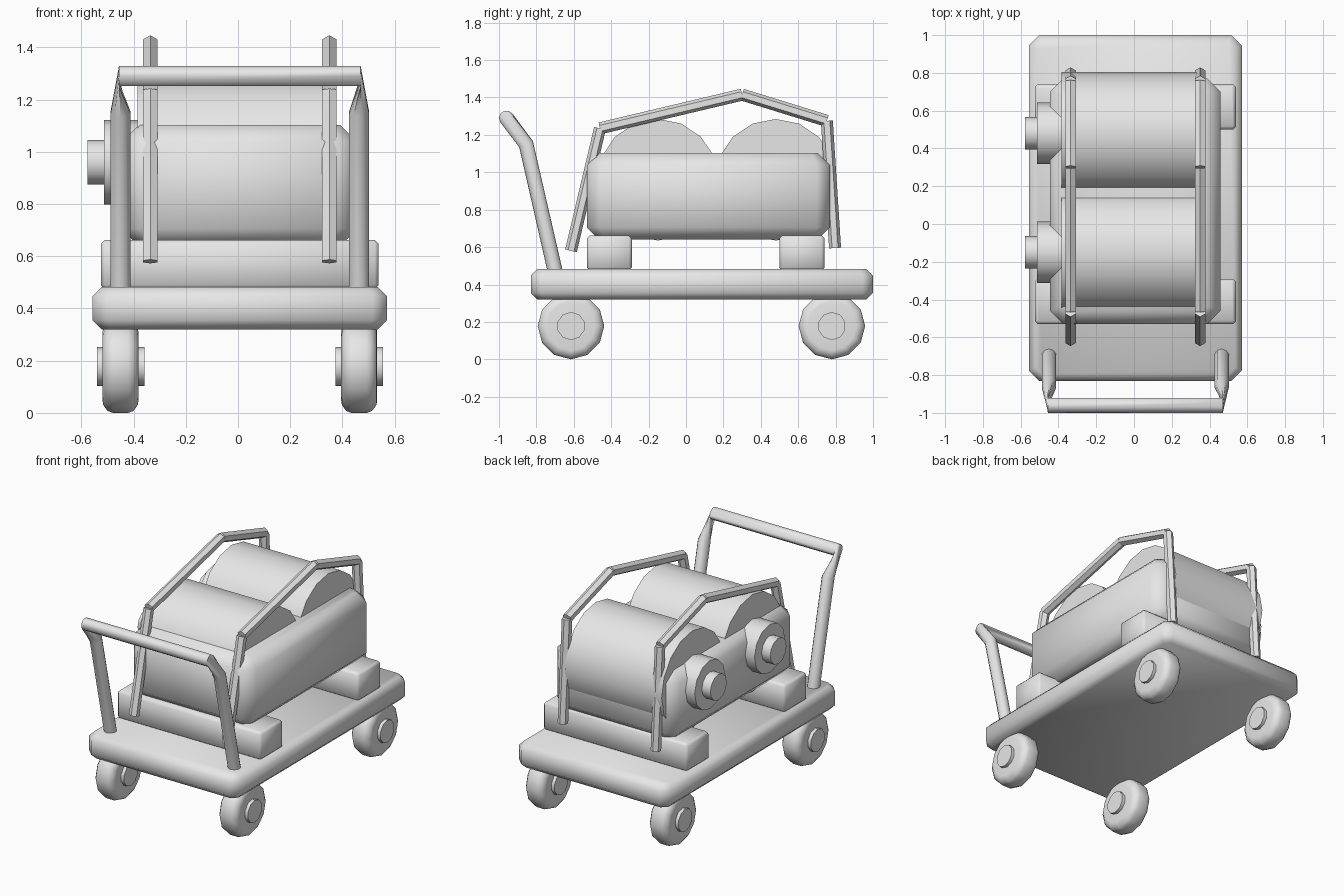
import bpy, bmesh, math
from mathutils import Vector

cube = bpy.data.objects.get("Cube")
if cube:
    bpy.data.objects.remove(cube, do_unlink=True)

grey = bpy.data.materials.new("plain_grey")
grey.use_nodes = True
grey.diffuse_color = (0.8, 0.8, 0.8, 1)
grey.node_tree.nodes["Principled BSDF"].inputs["Base Color"].default_value = (0.8, 0.8, 0.8, 1)

X, Y, Z = Vector((1, 0, 0)), Vector((0, 1, 0)), Vector((0, 0, 1))
MID = 0.007  # the cart's own centre line
SIDES = (("right", -1), ("left", 1))


def finish(name, bm, angle=50):
    bmesh.ops.recalc_face_normals(bm, faces=bm.faces)
    mesh = bpy.data.meshes.new(name)
    bm.to_mesh(mesh)
    bm.free()
    mesh.materials.append(grey)
    obj = bpy.data.objects.new(name, mesh)
    bpy.context.collection.objects.link(obj)
    bpy.ops.object.select_all(action='DESELECT')
    obj.select_set(True)
    bpy.context.view_layer.objects.active = obj
    bpy.ops.object.shade_smooth_by_angle(angle=math.radians(angle))
    return obj


def box(name, lo, hi, corner, rim):
    """Chamfered box: corner cuts the upright edges, rim the top and bottom."""
    bm = bmesh.new()
    bmesh.ops.create_cube(bm, size=1)
    lo, hi = Vector(lo), Vector(hi)
    for v in bm.verts:
        v.co = Vector([(lo[i] + hi[i]) / 2 + v.co[i] * (hi[i] - lo[i]) for i in range(3)])
    upright = [e for e in bm.edges if abs(e.verts[0].co.z - e.verts[1].co.z) > 0.01]
    bmesh.ops.bevel(bm, geom=upright, offset=corner, segments=1, affect='EDGES')
    flat = [e for e in bm.edges if abs(e.verts[0].co.z - e.verts[1].co.z) < 0.001]
    bmesh.ops.bevel(bm, geom=flat, offset=rim, segments=1, affect='EDGES')
    return finish(name, bm)


def loft(name, rings, n, angle=50):
    """Skin a chain of rings, each given as (centre, u axis, v axis, radius)."""
    bm = bmesh.new()
    loops = []
    for c, u, v, r in rings:
        turns = [math.pi / 2 + math.tau * i / n for i in range(n)]
        loops.append([bm.verts.new(c + r * (math.cos(a) * u + math.sin(a) * v)) for a in turns])
    for a, b in zip(loops, loops[1:]):
        for i in range(n):
            j = (i + 1) % n
            bm.faces.new((a[i], a[j], b[j], b[i]))
    bm.faces.new(loops[0])
    bm.faces.new(loops[-1])
    return finish(name, bm, angle)


def turned(name, x, y, z, profile, n):
    """Round part on an axle along x; profile is (x offset, radius)."""
    return loft(name, [(Vector((x + dx, y, z)), Y, Z, r) for dx, r in profile], n)


# Deck and the two cross blocks
box("deck", (-0.557, -0.83, 0.32), (0.571, 1.0, 0.482), 0.055, 0.035)
for end, y in (("front", -0.53), ("rear", 0.5)):
    box(end + "_block", (-0.525, y, 0.475), (0.539, y + 0.24, 0.662), 0.015, 0.015)

# Wheels with hubs showing on both faces
tread = [(-0.069, 0.13), (-0.066, 0.148), (-0.05, 0.17), (-0.03, 0.178)]
tread += [(-dx, r) for dx, r in reversed(tread)]
for side, s in SIDES:
    for end, y in (("front", -0.615), ("rear", 0.78)):
        x = MID + s * 0.457
        turned(f"{end}_{side}_wheel", x, y, 0.178, tread, 12)
        turned(f"{end}_{side}_hub", x, y, 0.178, [(-0.091, 0.075), (0.091, 0.075)], 10)

# Housing with two drums, each with a flange and a stub on the right side
box("housing", (-0.445, -0.53, 0.64), (0.457, 0.77, 1.103), 0.07, 0.065)
for end, y in (("front", -0.15), ("rear", 0.48)):
    turned(end + "_drum", 0, y, 0.96, [(-0.384, 0.325), (0.33, 0.325)], 16)
    turned(end + "_flange", 0, y, 0.96, [(-0.513, 0.162), (-0.36, 0.162)], 12)
    turned(end + "_stub", 0, y, 0.96, [(-0.576, 0.086), (-0.5, 0.086)], 12)

# Push handle: one tube running up, across and down
foot, bend, top = Vector((0, -0.695, 0.45)), Vector((0, -0.855, 1.15)), Vector((0, -0.96, 1.29))
low_dir, high_dir = (bend - foot).normalized(), (top - bend).normalized()
mid_dir = (low_dir + high_dir).normalized()
post, corner = X * 0.457, X * 0.463
rings = []
for s in (-1, 1):
    half = [(foot + MID * X + s * post, -s * X, X.cross(low_dir), 0.04),
            (bend + MID * X + s * post, -s * X, X.cross(mid_dir), 0.04),
            (top + MID * X + s * corner, -high_dir, X.cross(high_dir), 0.04)]
    rings += half if s < 0 else half[::-1]
loft("push_handle", rings, 10)

# Guard rails: four straight bars on each side
path = [Vector((0, y, z)) for y, z in
        ((-0.615, 0.58), (-0.46, 1.235), (0.3, 1.415), (0.753, 1.275), (0.797, 0.595))]
for side, s in SIDES:
    shift = X * (MID + s * 0.343)
    for i, (a, b) in enumerate(zip(path, path[1:])):
        v = X.cross((b - a).normalized())
        loft(f"{side}_guard_bar_{i + 1}", [(p + shift, X, v, 0.032) for p in (a, b)], 6, 30)
